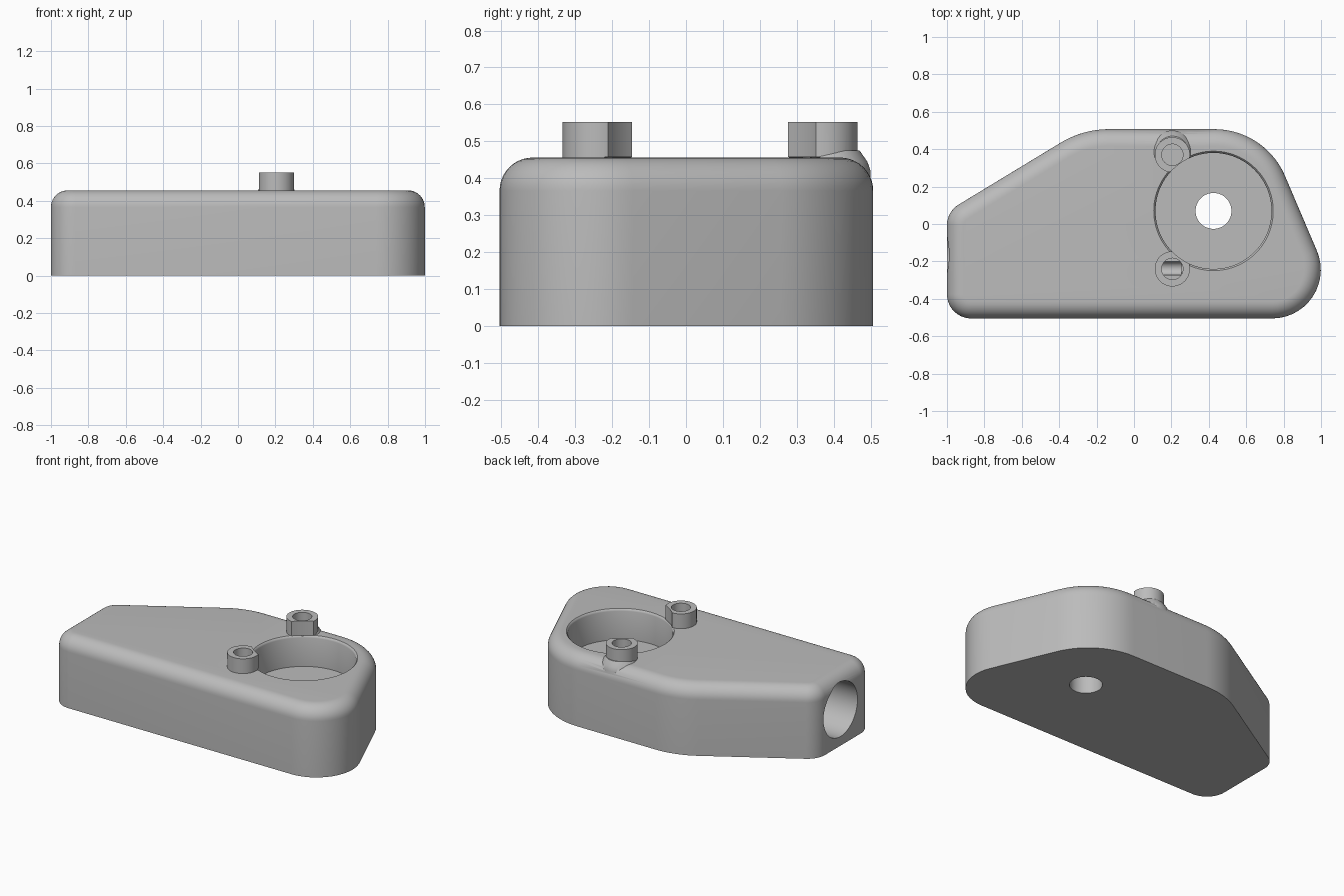
import bpy, bmesh, math
from mathutils import Vector, Matrix

cube = bpy.data.objects.get("Cube")
if cube:
    bpy.data.objects.remove(cube, do_unlink=True)

grey = bpy.data.materials.new("plain_grey")
grey.use_nodes = True
grey.diffuse_color = (0.5, 0.5, 0.5, 1)
grey.node_tree.nodes["Principled BSDF"].inputs["Base Color"].default_value = (0.5, 0.5, 0.5, 1)


def loft(name, rings):
    """Closed solid through a stack of equal-length rings."""
    bm = bmesh.new()
    layers = [[bm.verts.new(p) for p in ring] for ring in rings]
    n = len(layers[0])
    for low, high in zip(layers, layers[1:]):
        for i in range(n):
            j = (i + 1) % n
            bm.faces.new((low[i], low[j], high[j], high[i]))
    bm.faces.new(layers[0][::-1])
    bm.faces.new(layers[-1])
    bmesh.ops.recalc_face_normals(bm, faces=bm.faces)
    mesh = bpy.data.meshes.new(name)
    bm.to_mesh(mesh)
    bm.free()
    mesh.materials.append(grey)
    obj = bpy.data.objects.new(name, mesh)
    bpy.context.collection.objects.link(obj)
    return obj


def turned(name, x, y, profile, sides=64):
    """Upright turned solid from (radius, height) pairs."""
    turns = [math.tau * i / sides for i in range(sides)]
    return loft(name, [[(x + r * math.cos(a), y + r * math.sin(a), z) for a in turns]
                       for r, z in profile])


def along_x(name, x0, x1, y, z, radius):
    """Round bar lying along x."""
    bar = turned(name, 0, 0, [(radius, x0), (radius, x1)])
    bar.data.transform(Matrix.Translation((0, y, z)) @ Matrix.Rotation(math.pi / 2, 4, 'Y'))
    return bar


def combine(target, tool, operation):
    mod = target.modifiers.new(tool.name, 'BOOLEAN')
    mod.object, mod.operation, mod.solver = tool, operation, 'EXACT'
    bpy.context.view_layer.objects.active = target
    bpy.ops.object.modifier_apply(modifier=mod.name)
    bpy.data.objects.remove(tool, do_unlink=True)


# Body outline: corner points with their rounding radii, counter-clockwise
corners = [(-1, -0.505, 0.13), (1.132, -0.505, 0.26), (0.701, 0.507, 0.41),
           (-0.273, 0.507, 0.5), (-1, 0.066, 0.13)]


def outline(inset, z, steps=14):
    ring = []
    for i, (x, y, radius) in enumerate(corners):
        p = Vector((x, y))
        back = (Vector(corners[i - 1][:2]) - p).normalized()
        ahead = (Vector(corners[(i + 1) % len(corners)][:2]) - p).normalized()
        half = back.angle(ahead) / 2
        centre = p + (back + ahead).normalized() * radius / math.sin(half)
        start = math.atan2(-back.x, back.y) + math.pi
        start = math.atan2(-back.y, -back.x) - math.pi / 2
        for k in range(steps + 1):
            a = start + (math.pi - 2 * half) * k / steps
            r = radius - inset
            ring.append((centre.x + r * math.cos(a), centre.y + r * math.sin(a), z))
    return ring


# Body with a rounded top edge
top, fillet = 0.456, 0.09
rings = [outline(0, 0)]
for k in range(11):
    a = math.pi / 2 * k / 10
    rings.append(outline(fillet * (1 - math.cos(a)), top - fillet * (1 - math.sin(a))))
body = loft("pump_housing", rings)

# Two posts and the flared foot where the rear post meets the rounded edge
post_x, post_ys = 0.205, (-0.24, 0.37)
combine(body, turned("rear_post_foot", post_x, 0.385,
                     [(0.115, 0.3), (0.115, 0.42), (0.106, 0.445), (0.085, 0.475)]), 'UNION')
for y in post_ys:
    combine(body, turned("post", post_x, y, [(0.094, 0.2), (0.094, 0.552)]), 'UNION')

# Round pocket with an eased lip, and the hole through its floor
px, py = 0.425, 0.07
combine(body, turned("pocket", px, py, [(0.31, 0.255), (0.31, 0.442), (0.313, 0.45),
                                        (0.32, 0.4565), (0.31, 0.458), (0.31, 0.7)], 96), 'DIFFERENCE')
combine(body, turned("floor_hole", px, py, [(0.096, -0.1), (0.096, 0.4)]), 'DIFFERENCE')

# Side bore, post holes, and the passage joining them
combine(body, along_x("side_bore", -1.2, 0.0, -0.165, 0.235, 0.175), 'DIFFERENCE')
for y in post_ys:
    combine(body, turned("post_hole", post_x, y, [(0.057, 0.235), (0.057, 0.7)]), 'DIFFERENCE')
combine(body, along_x("passage", -0.1, 0.255, -0.237, 0.235, 0.036), 'DIFFERENCE')

# Smooth shading with crisp edges
bpy.ops.object.select_all(action='DESELECT')
body.select_set(True)
bpy.context.view_layer.objects.active = body
bpy.ops.object.shade_smooth_by_angle(angle=math.radians(30))
